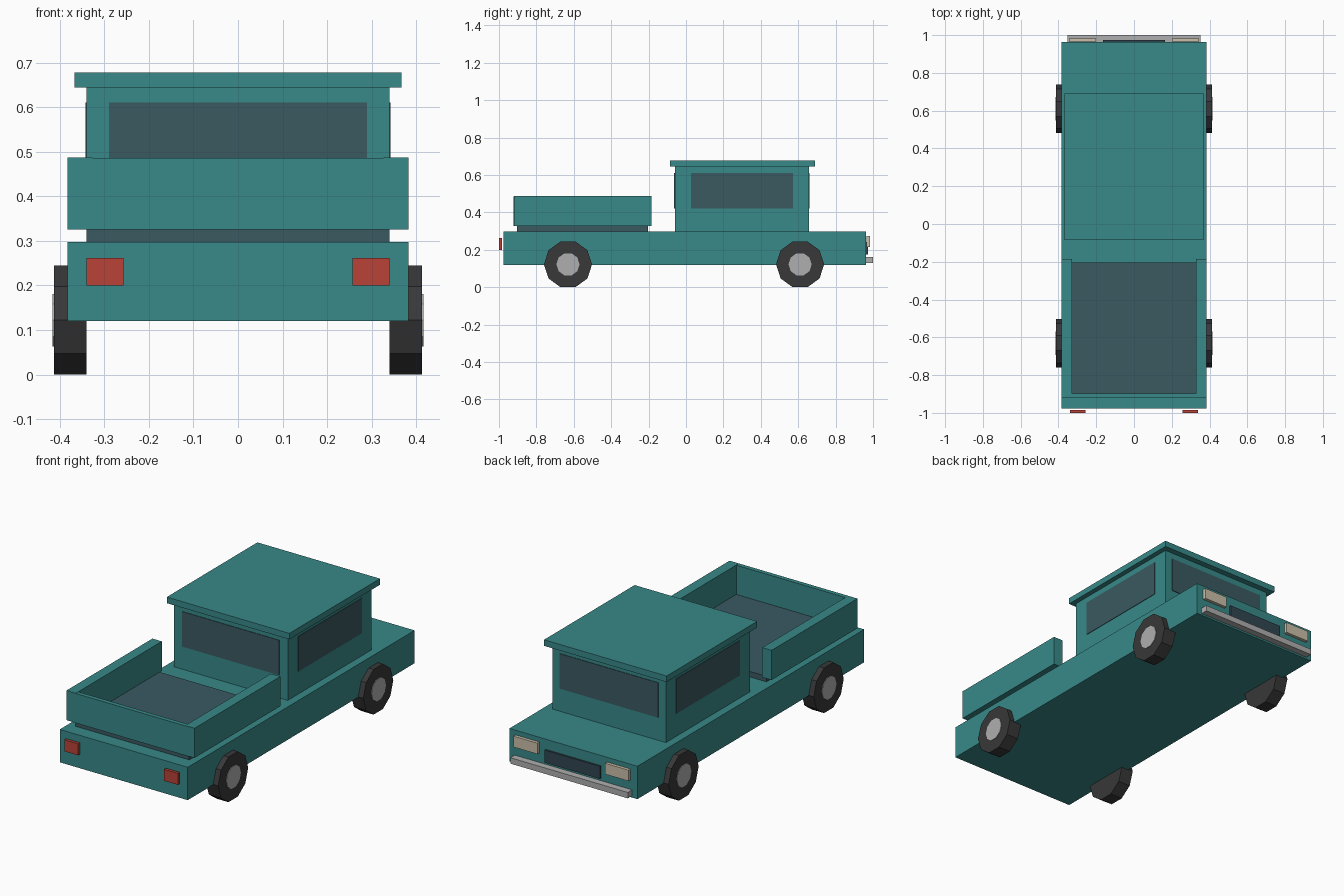
import bpy, bmesh, math
from mathutils import Matrix

if "Cube" in bpy.data.objects:
    bpy.data.objects.remove(bpy.data.objects["Cube"])


def material(name, rgb):
    m = bpy.data.materials.new(name)
    m.diffuse_color = (*rgb, 1)
    m.use_nodes = True
    m.node_tree.nodes["Principled BSDF"].inputs["Base Color"].default_value = m.diffuse_color
    return m


PAINT = material("teal_paint", (0.04, 0.25, 0.25))
GLASS = material("dark_glass", (0.042, 0.1, 0.12))
GRILLE = material("grille_dark", (0.03, 0.06, 0.08))
RED = material("red_lens", (0.48, 0.055, 0.037))
CREAM = material("cream_lens", (0.6, 0.53, 0.4))
RUBBER = material("rubber", (0.04, 0.04, 0.04))
METAL = material("metal", (0.43, 0.43, 0.43))


def finish(name, bm, mat):
    me = bpy.data.meshes.new(name)
    bm.to_mesh(me)
    bm.free()
    me.materials.append(mat)
    ob = bpy.data.objects.new(name, me)
    bpy.context.collection.objects.link(ob)
    return ob


def box(name, x, y, z, mat):
    """Box from (min, max) ranges on each axis."""
    bm = bmesh.new()
    bmesh.ops.create_cube(bm, size=1)
    for v in bm.verts:
        v.co = [(r[0] + r[1]) / 2 + c * (r[1] - r[0]) for r, c in zip((x, y, z), v.co)]
    return finish(name, bm, mat)


def pair(name, x, y, z, mat):
    """Two boxes mirrored across x = 0."""
    box(name + "_right", x, y, z, mat)
    box(name + "_left", (-x[1], -x[0]), y, z, mat)


def disc(name, x, y, z, radius, sides, mat):
    """Cylinder lying along x, with a corner pointing along y."""
    bm = bmesh.new()
    bmesh.ops.create_cone(bm, cap_ends=True, segments=sides, radius1=radius,
                          radius2=radius, depth=x[1] - x[0])
    ob = finish(name, bm, mat)
    corner = max(ob.data.vertices, key=lambda v: v.co.y).co
    spin = math.pi / 2 - math.atan2(corner.y, corner.x)
    ob.data.transform(Matrix.Translation(((x[0] + x[1]) / 2, y, z))
                      @ Matrix.Rotation(math.pi / 2, 4, 'Y')
                      @ Matrix.Rotation(spin, 4, 'Z'))
    return ob


# Body and cab
box("body", (-0.383, 0.383), (-0.977, 0.963), (0.12, 0.298), PAINT)
box("cab", (-0.34, 0.34), (-0.06, 0.658), (0.298, 0.645), PAINT)
box("roof", (-0.367, 0.367), (-0.085, 0.69), (0.645, 0.678), PAINT)

# Windows
pair("side_window", (0.33, 0.343), (0.027, 0.572), (0.422, 0.611), GLASS)
box("rear_window", (-0.29, 0.29), (-0.063, -0.05), (0.422, 0.611), GLASS)
box("windscreen", (-0.295, 0.295), (0.648, 0.661), (0.422, 0.611), GLASS)

# Cargo bed, open towards the cab
box("bed_floor", (-0.34, 0.34), (-0.903, -0.203), (0.298, 0.328), GLASS)
pair("bed_side", (0.327, 0.383), (-0.919, -0.185), (0.326, 0.487), PAINT)
box("tailgate", (-0.353, 0.353), (-0.921, -0.897), (0.326, 0.486), PAINT)

# Lights, grille and bumper
pair("tail_light", (0.257, 0.34), (-1.0, -0.984), (0.2, 0.262), RED)
pair("headlight", (0.202, 0.345), (0.966, 0.983), (0.215, 0.274), CREAM)
box("grille", (-0.165, 0.165), (0.955, 0.973), (0.175, 0.243), GRILLE)
box("bumper", (-0.352, 0.352), (0.963, 1.0), (0.13, 0.162), METAL)

# Wheels
for end, y in (("front", -0.631), ("back", 0.61)):
    for side, s in (("right", 1), ("left", -1)):
        tyre_x = sorted((s * 0.34, s * 0.413))
        hub_x = sorted((s * 0.40, s * 0.416))
        disc(f"tyre_{end}_{side}", tyre_x, y, 0.1222, 0.1285, 10, RUBBER)
        disc(f"hub_{end}_{side}", hub_x, y, 0.1222, 0.062, 10, METAL)
